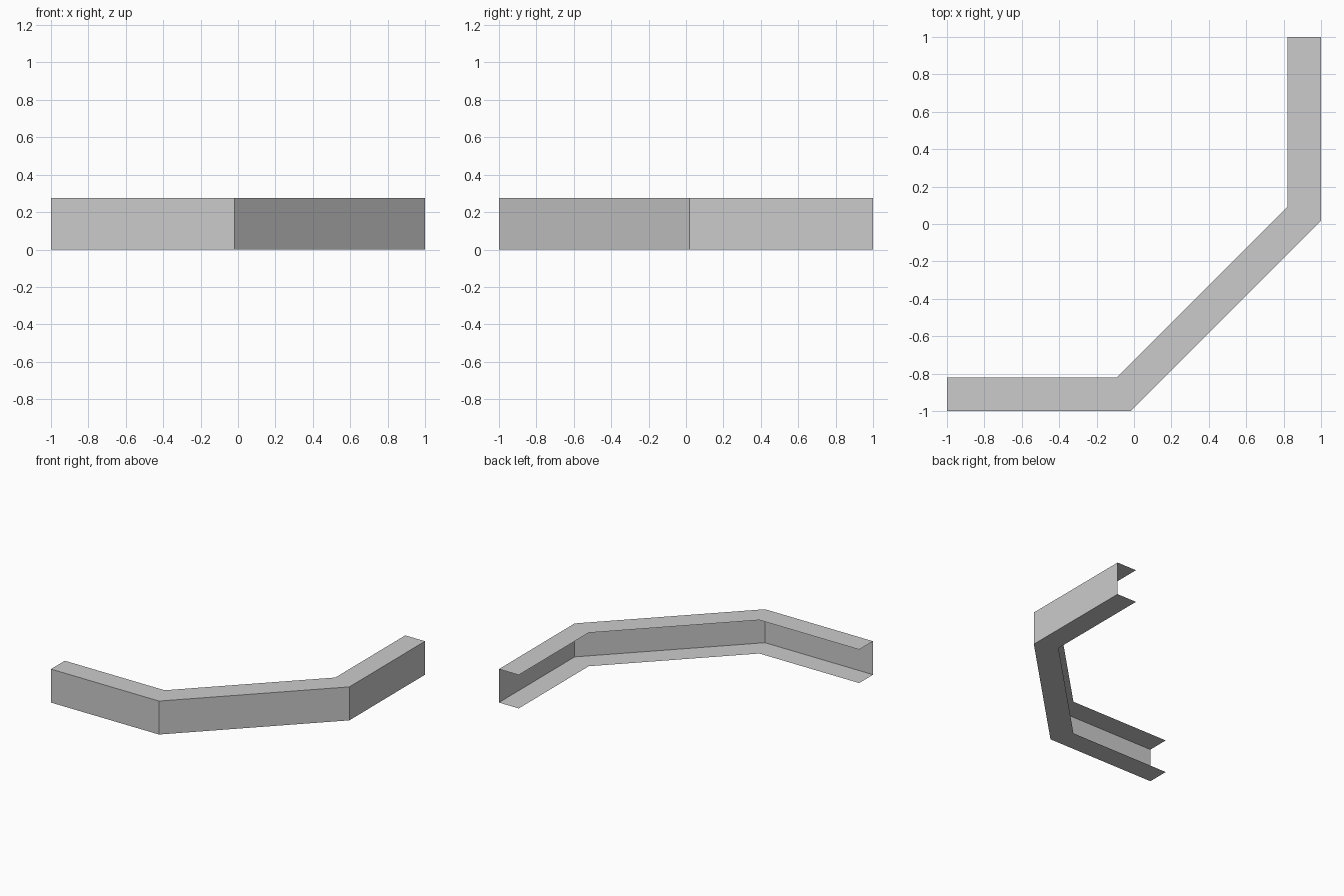
import bpy
import bmesh
from mathutils import Vector

cube = bpy.data.objects.get("Cube")
if cube:
    bpy.data.objects.remove(cube, do_unlink=True)

HEIGHT = 0.275
DEPTH = 0.18

# Plain grey finish
grey = bpy.data.materials.new("plain_grey")
grey.use_nodes = True
colour = (0.6, 0.6, 0.6, 1)
grey.diffuse_color = colour
grey.node_tree.nodes["Principled BSDF"].inputs["Base Color"].default_value = colour

# Outer edge of the bent channel in plan
path = [Vector(p) for p in ((-1, -1), (-0.018, -1), (1, 0.018), (1, 1))]


def inset(points, distance):
    """Offset an open path to its left with mitred corners."""
    dirs = [(b - a).normalized() for a, b in zip(points, points[1:])]
    normals = [Vector((-d.y, d.x)) for d in dirs]
    result = []
    for i, p in enumerate(points):
        n1 = normals[max(i - 1, 0)]
        n2 = normals[min(i, len(normals) - 1)]
        result.append(p + (n1 + n2) * distance / (1 + n1.dot(n2)))
    return result


inner = inset(path, DEPTH)

# Thin C section: lower flange, web, upper flange
bm = bmesh.new()
rows = [[bm.verts.new((p.x, p.y, z)) for p in line]
        for line, z in ((inner, 0), (path, 0), (path, HEIGHT), (inner, HEIGHT))]
for low, high in zip(rows, rows[1:]):
    for i in range(len(path) - 1):
        bm.faces.new((low[i], low[i + 1], high[i + 1], high[i]))

mesh = bpy.data.meshes.new("bent_channel")
bm.to_mesh(mesh)
bm.free()
mesh.materials.append(grey)
channel = bpy.data.objects.new("bent_channel", mesh)
bpy.context.collection.objects.link(channel)
